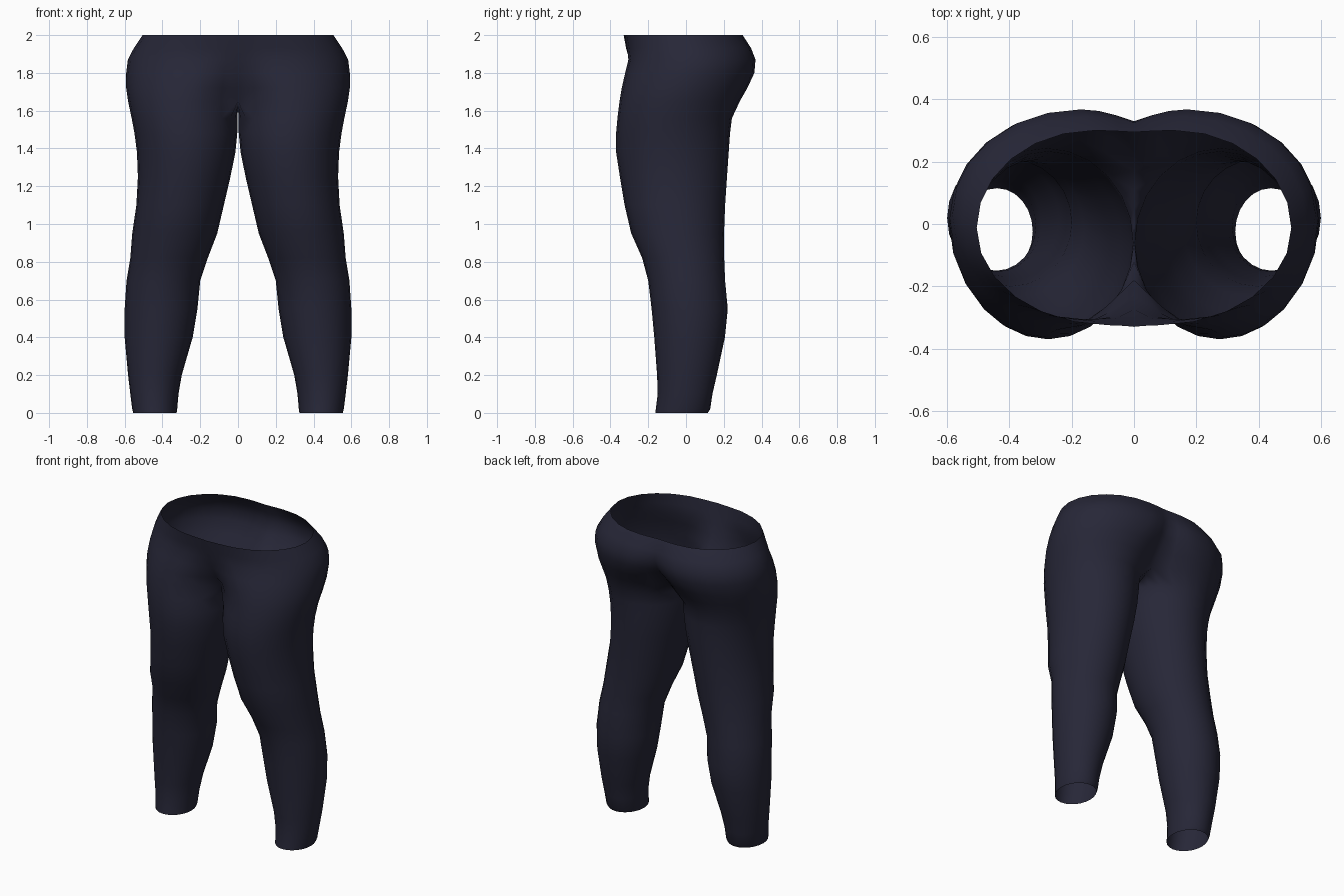
import bpy, bmesh, math

if "Cube" in bpy.data.objects:
    bpy.data.objects.remove(bpy.data.objects["Cube"])

fabric = bpy.data.materials.new("dark navy fabric")
fabric.diffuse_color = (0.02, 0.02, 0.039, 1)
fabric.use_nodes = True
fabric.node_tree.nodes["Principled BSDF"].inputs["Base Color"].default_value = fabric.diffuse_color

N = 24      # vertices around a leg
OPEN = 19   # vertices from front seam, round the hip, to back seam

# Leg rings: z, outer x, inner x, front y, back y
LEG = [
    (0.00, 0.555, 0.325, -0.162, 0.115),
    (0.02, 0.560, 0.322, -0.160, 0.128),
    (0.10, 0.570, 0.315, -0.150, 0.140),
    (0.20, 0.582, 0.298, -0.153, 0.163),
    (0.40, 0.600, 0.240, -0.168, 0.206),
    (0.55, 0.600, 0.215, -0.182, 0.221),
    (0.70, 0.590, 0.200, -0.200, 0.207),
    (0.82, 0.570, 0.160, -0.232, 0.202),
    (0.95, 0.560, 0.110, -0.290, 0.201),
    (1.10, 0.538, 0.075, -0.325, 0.207),
    (1.25, 0.530, 0.040, -0.350, 0.217),
    (1.38, 0.535, 0.014, -0.370, 0.226),
    (1.48, 0.548, 0.004, -0.370, 0.233),
    (1.56, 0.563, 0.003, -0.363, 0.243),
]
# Hip rows: z, outer x, front x, front y, back x, back y, front seam y, back seam y
HIP = [
    (1.65, 0.582, 0.27, -0.352, 0.26, 0.285, -0.18, 0.17),
    (1.72, 0.592, 0.25, -0.340, 0.23, 0.325, -0.23, 0.23),
    (1.80, 0.592, 0.22, -0.322, 0.19, 0.362, -0.275, 0.30),
    (1.87, 0.583, 0.17, -0.305, 0.17, 0.368, -0.30, 0.33),
    (1.93, 0.552, 0.12, -0.312, 0.16, 0.345, -0.317, 0.325),
    (2.00, 0.505, 0.08, -0.325, 0.13, 0.300, -0.330, 0.295),
]


def leg_ring(z, xo, xi, yf, yb):
    cx, cy, rx, ry = (xo + xi) / 2, (yf + yb) / 2, (xo - xi) / 2, (yb - yf) / 2
    angles = [math.radians(-135 + 15 * i) for i in range(N)]
    return [(cx + rx * math.cos(a), cy + ry * math.sin(a), z) for a in angles]


def hip_row(z, xo, fx, fy, bx, by, sf, sb):
    pts = []
    cy = (fy + by) / 2
    for i in range(OPEN):
        if i < 3 or i > 15:     # centre seam out to the bulge
            t = (i if i < 3 else 18 - i) / 3
            x, y, s = (fx, fy, sf) if i < 3 else (bx, by, sb)
            pts.append((x * t, s + (y - s) * math.sin(t * math.pi / 2), z))
        else:                   # round the outside of the hip
            a = math.radians(-90 + 15 * (i - 3))
            x, y = (fx, fy) if a < 0 else (bx, by)
            pts.append((x + (xo - x) * math.cos(a),
                        cy + abs(y - cy) * math.sin(a), z))
    return pts


bm = bmesh.new()
rows = [[bm.verts.new(p) for p in leg_ring(*r)] for r in LEG]
hips = [[bm.verts.new(p) for p in hip_row(*r)] for r in HIP]

# Crotch seam: dips between the back and front seam points
sf, sb = HIP[0][6], HIP[0][7]
seam = []
for k in range(1, N - OPEN + 1):
    t = k / (N - OPEN + 1)
    seam.append(bm.verts.new((0, sb + (sf - sb) * t,
                              HIP[0][0] - 0.035 * math.sin(math.pi * t))))
rows.append(hips[0] + seam)


def bridge(low, high, count):
    for i in range(count):
        j = (i + 1) % len(low)
        bm.faces.new((low[i], low[j], high[j], high[i]))


for low, high in zip(rows, rows[1:]):
    bridge(low, high, N)
for low, high in zip(hips, hips[1:]):
    bridge(low, high, OPEN - 1)

mesh = bpy.data.meshes.new("leggings")
bm.to_mesh(mesh)
bm.free()
mesh.materials.append(fabric)
leggings = bpy.data.objects.new("leggings", mesh)
bpy.context.collection.objects.link(leggings)

# Second leg by mirroring, joined along the centre seam
mirror = leggings.modifiers.new("mirror", 'MIRROR')
mirror.use_axis = (True, False, False)
mirror.use_mirror_merge = True
mirror.merge_threshold = 0.001
for p in mesh.polygons:
    p.use_smooth = True
